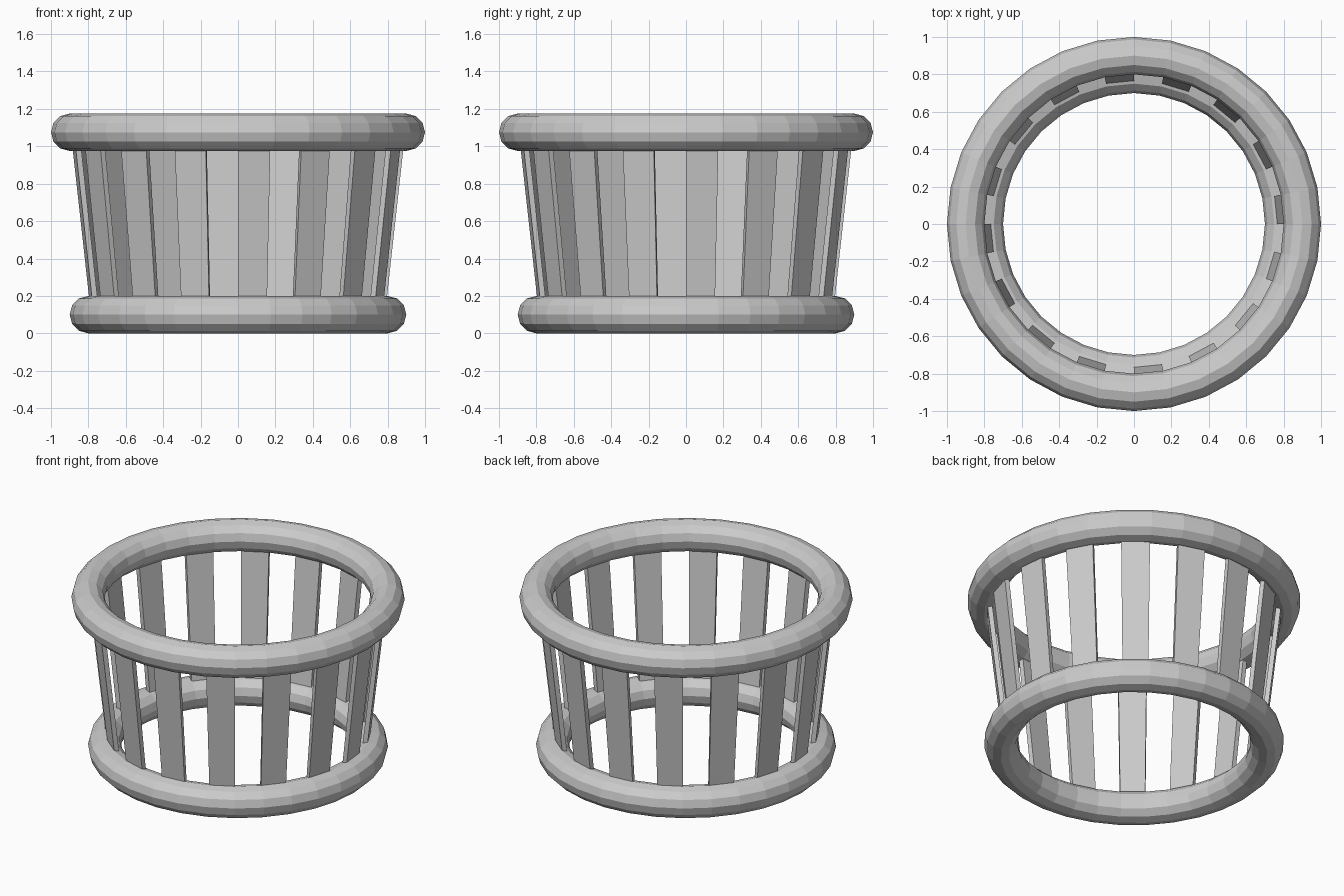
import bpy, bmesh
from math import cos, sin, pi

if "Cube" in bpy.data.objects:
    bpy.data.objects.remove(bpy.data.objects["Cube"])

SIDES = 32


def ring(name, radius, z):
    bpy.ops.mesh.primitive_torus_add(major_segments=SIDES, minor_segments=12,
                                     major_radius=radius, minor_radius=0.1,
                                     location=(0, 0, z))
    bpy.context.object.name = name


def wall_radius(z):
    return 0.797 + 0.111 * (z - 0.2)


def slat(name, index, z0=0.13, z1=1.075, thickness=0.03):
    # One face of a 32-sided flared wall, thickened towards the inside
    a0 = 2 * pi * index / SIDES
    a1 = 2 * pi * (index + 1) / SIDES
    bm = bmesh.new()
    verts = [bm.verts.new((r * cos(a), r * sin(a), z))
             for z in (z0, z1)
             for r, a in ((wall_radius(z), a0), (wall_radius(z), a1),
                          (wall_radius(z) - thickness, a1),
                          (wall_radius(z) - thickness, a0))]
    low, high = verts[:4], verts[4:]
    bm.faces.new(low[::-1])
    bm.faces.new(high)
    for i in range(4):
        j = (i + 1) % 4
        bm.faces.new((low[i], low[j], high[j], high[i]))
    bmesh.ops.recalc_face_normals(bm, faces=bm.faces)
    mesh = bpy.data.meshes.new(name)
    bm.to_mesh(mesh)
    bm.free()
    bpy.context.collection.objects.link(bpy.data.objects.new(name, mesh))


# Rims
ring("bottom_ring", 0.8, 0.1)
ring("top_ring", 0.9, 1.075)

# Slats on every other side
for k in range(SIDES // 2):
    slat(f"slat_{k + 1}", 2 * k)
